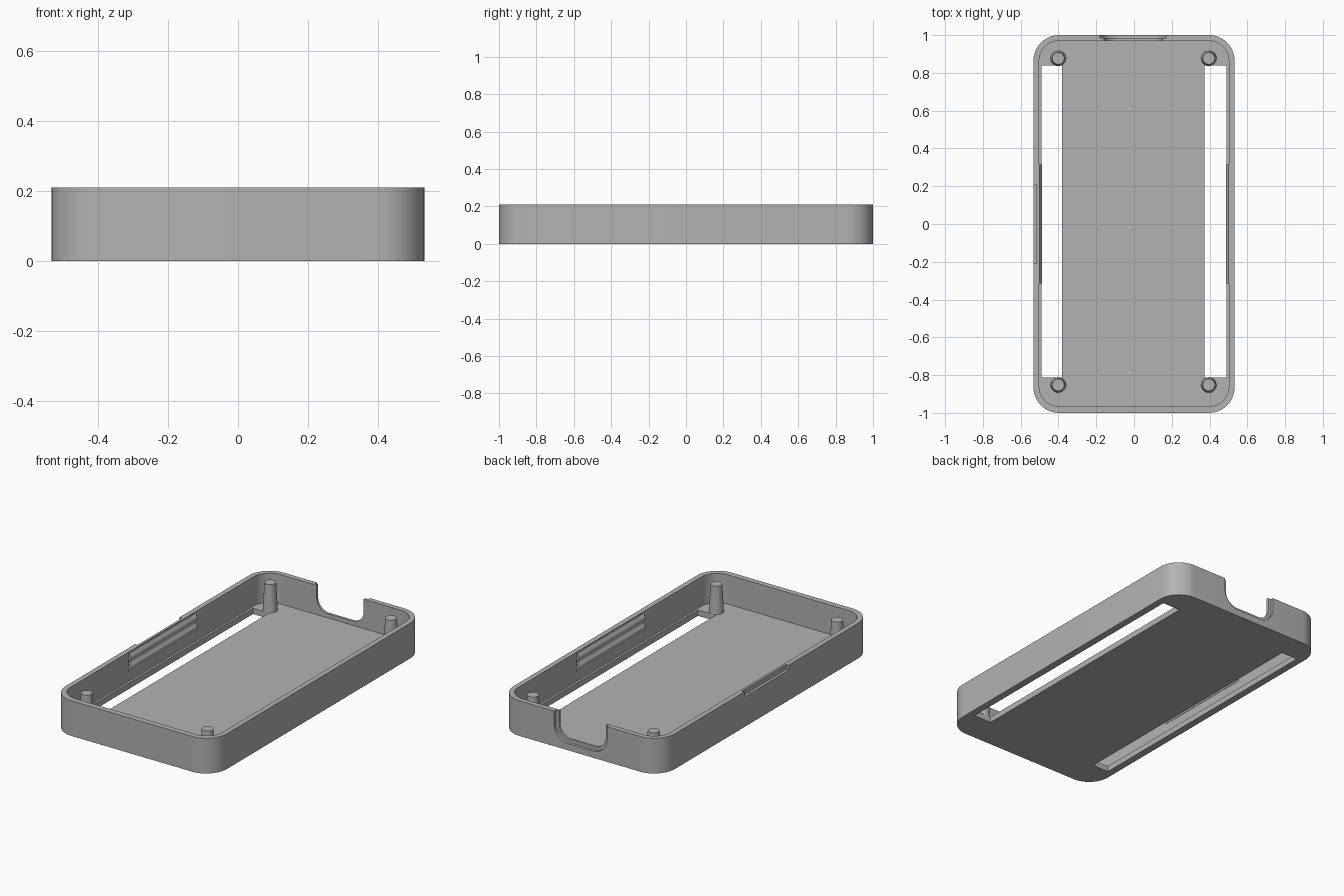
import bpy, bmesh, math
from mathutils import Matrix

old = bpy.data.objects.get("Cube")
if old:
    bpy.data.objects.remove(old, do_unlink=True)

H, FLOOR = 0.21, 0.035
grey = bpy.data.materials.new("plain grey")
grey.use_nodes = True
COLOUR = (0.45, 0.45, 0.45, 1)
grey.diffuse_color = COLOUR
grey.node_tree.nodes["Principled BSDF"].inputs["Base Color"].default_value = COLOUR


def rounded_rect(u0, u1, v0, v1, r, steps=12):
    """Outline of a rectangle with round corners, anticlockwise."""
    if r == 0:
        return [(u0, v0), (u1, v0), (u1, v1), (u0, v1)]
    centres = [(u1 - r, v1 - r), (u0 + r, v1 - r), (u0 + r, v0 + r), (u1 - r, v0 + r)]
    pts = []
    for q, (cu, cv) in enumerate(centres):
        for i in range(steps + 1):
            a = math.pi / 2 * (q + i / steps)
            pts.append((cu + r * math.cos(a), cv + r * math.sin(a)))
    return pts


def prism(name, outline, lo, hi, upright=False):
    """Extrude an outline along z, or along y when upright (outline in x, z)."""
    bm = bmesh.new()
    place = (lambda u, v, w: (u, w, v)) if upright else (lambda u, v, w: (u, v, w))
    rings = [[bm.verts.new(place(u, v, w)) for u, v in outline] for w in (lo, hi)]
    bm.faces.new(rings[0])
    bm.faces.new(rings[1])
    n = len(outline)
    for i in range(n):
        j = (i + 1) % n
        bm.faces.new((rings[0][i], rings[0][j], rings[1][j], rings[1][i]))
    bmesh.ops.recalc_face_normals(bm, faces=bm.faces)
    return finish(name, bm)


def finish(name, bm):
    mesh = bpy.data.meshes.new(name)
    bm.to_mesh(mesh)
    bm.free()
    mesh.materials.append(grey)
    ob = bpy.data.objects.new(name, mesh)
    bpy.context.collection.objects.link(ob)
    return ob


def smooth(ob):
    bpy.ops.object.select_all(action='DESELECT')
    ob.select_set(True)
    bpy.context.view_layer.objects.active = ob
    bpy.ops.object.shade_smooth_by_angle(angle=math.radians(30))


def cut(target, cutter):
    cutter.hide_render = True
    mod = target.modifiers.new("cut", 'BOOLEAN')
    mod.operation = 'DIFFERENCE'
    mod.solver = 'EXACT'
    mod.object = cutter
    bpy.context.view_layer.objects.active = target
    bpy.ops.object.modifier_apply(modifier=mod.name)
    bpy.data.objects.remove(cutter, do_unlink=True)


# Tray shell with hollow inside
tray = prism("tray", rounded_rect(-0.532, 0.532, -1, 1, 0.135), 0, H)
cut(tray, prism("hollow", rounded_rect(-0.502, 0.502, -0.966, 0.97, 0.105), FLOOR, 0.5))

# Long slots through the floor
for x0, x1 in ((-0.489, -0.382), (0.372, 0.489)):
    cut(tray, prism("slot", rounded_rect(x0, x1, -0.812, 0.84, 0), -0.1, 0.1))

# Cable opening in the back wall, with a shallow recess around it
cut(tray, prism("opening", rounded_rect(-0.16, 0.15, 0.06, 0.5, 0.075), 0.9, 1.1, True))
cut(tray, prism("recess", rounded_rect(-0.18, 0.17, 0.04, 0.5, 0.095), 0.984, 1.1, True))

# Shallow pry notch on the outside of one rim
cut(tray, prism("pry_notch", rounded_rect(-0.6, -0.516, -0.21, 0.21, 0), 0.18, 0.5))
smooth(tray)

# Grooved snap ridges inside the long walls
steps = 20
ridge = [(0.51, 0.095)]
for i in range(steps + 1):
    t = i / steps
    swell = 0.5 - 0.5 * math.cos(4 * math.pi * t)
    ridge.append((0.5 - 0.014 * swell, 0.095 + 0.11 * t))
ridge.append((0.51, 0.205))
for side, label in ((1, "left"), (-1, "right")):
    smooth(prism("snap_ridge_" + label, [(side * x, z) for x, z in ridge], -0.315, 0.315, True))

# Tapered corner pegs
for label_y, y in (("back", 0.877), ("front", -0.852)):
    for label_x, x in (("left", 0.396), ("right", -0.401)):
        bm = bmesh.new()
        low, top = FLOOR - 0.01, 0.2
        bmesh.ops.create_cone(bm, cap_ends=True, segments=32, radius1=0.041, radius2=0.032,
                              depth=top - low, matrix=Matrix.Translation((x, y, (low + top) / 2)))
        smooth(finish(f"peg_{label_y}_{label_x}", bm))
